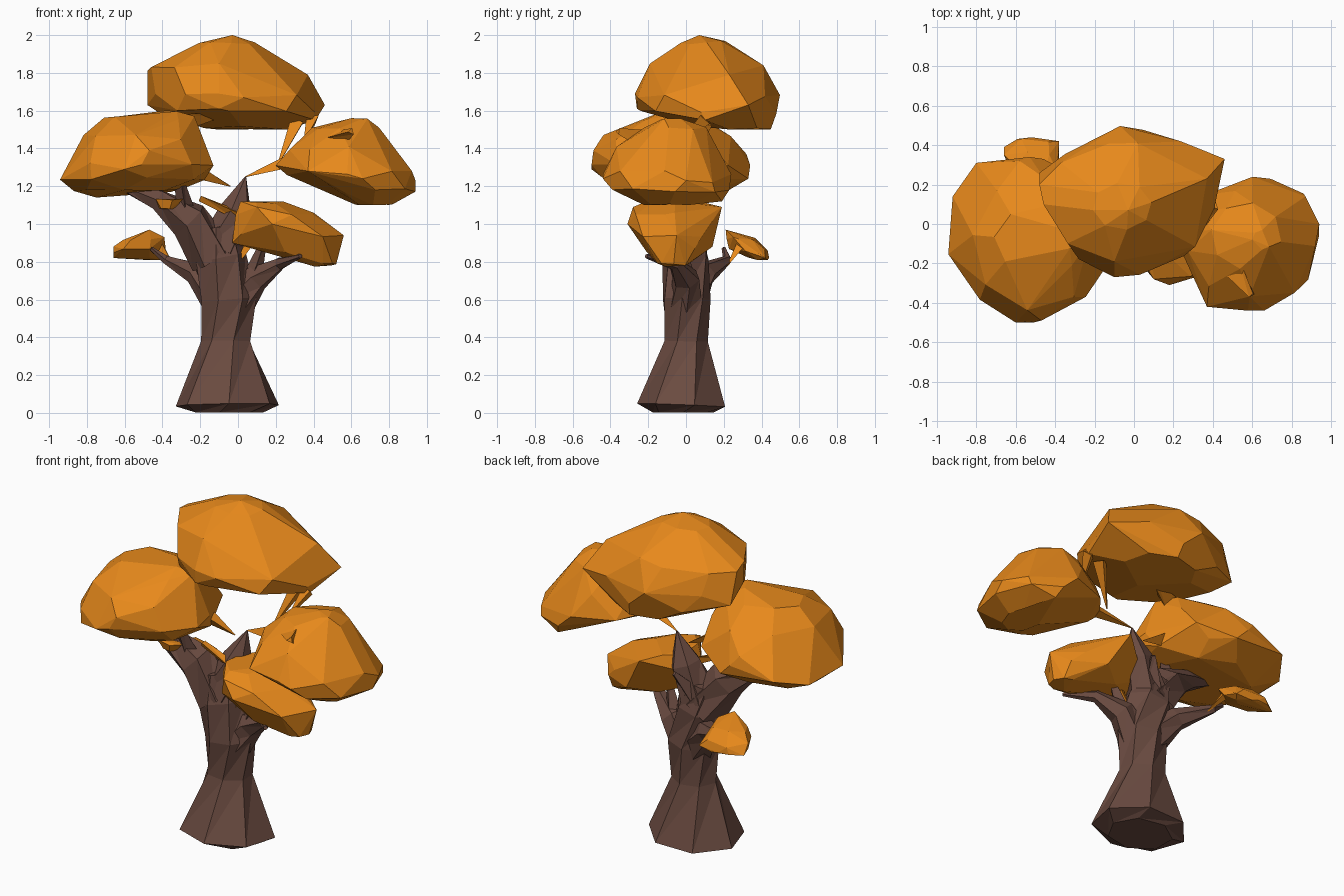
import bpy, bmesh, math, random
from mathutils import Vector

random.seed(4)
if "Cube" in bpy.data.objects:
    bpy.data.objects.remove(bpy.data.objects["Cube"], do_unlink=True)


def material(name, colour):
    mat = bpy.data.materials.new(name)
    mat.use_nodes = True
    mat.diffuse_color = colour
    mat.node_tree.nodes["Principled BSDF"].inputs["Base Color"].default_value = colour
    return mat


BARK = material("brown bark", (0.145, 0.07, 0.052, 1))
LEAF = material("orange leaves", (0.8, 0.25, 0.011, 1))


def finish(name, bm, mat):
    """Turn a bmesh into a flat shaded object."""
    bmesh.ops.recalc_face_normals(bm, faces=bm.faces)
    mesh = bpy.data.meshes.new(name)
    bm.to_mesh(mesh)
    bm.free()
    mesh.materials.append(mat)
    obj = bpy.data.objects.new(name, mesh)
    bpy.context.scene.collection.objects.link(obj)
    return obj


def clump(name, slices, corners=(), sides=8, jitter=0.012):
    """Faceted leaf mass: hull around oval slices (z, cx, cy, rx, ry) and corner points."""
    bm = bmesh.new()
    for z, cx, cy, rx, ry in slices:
        phase = random.uniform(-0.2, 0.2)
        for i in range(sides):
            a = math.tau * i / sides + phase
            wobble = random.uniform(-jitter, jitter)
            bm.verts.new((cx + rx * math.cos(a), cy + ry * math.sin(a), z + wobble))
    for point in corners:
        bm.verts.new(point)
    hull = bmesh.ops.convex_hull(bm, input=bm.verts)
    inside = [v for v in hull["geom_interior"] if isinstance(v, bmesh.types.BMVert)]
    bmesh.ops.delete(bm, geom=inside, context='VERTS')
    # merge nearly flat neighbours into larger facets
    bmesh.ops.dissolve_limit(bm, angle_limit=math.radians(9), verts=bm.verts, edges=bm.edges)
    return finish(name, bm, LEAF)


def limb(name, path, sides=6, mat=BARK, depth=1.0, twist=0.25):
    """Tapered limb through (x, y, z, radius) stations, with twisted triangular facets."""
    bm = bmesh.new()
    points = [Vector(p[:3]) for p in path]
    rings = []
    for k, station in enumerate(path):
        ahead = points[min(k + 1, len(points) - 1)] - points[max(k - 1, 0)]
        along = ahead.normalized()
        side = Vector((0, 1, 0)).cross(along).normalized()
        up = along.cross(side)
        ring = []
        for i in range(sides):
            a = math.tau * i / sides + k * twist
            offset = side * math.cos(a) + up * math.sin(a) * depth
            ring.append(bm.verts.new(points[k] + offset * station[3]))
        rings.append(ring)
    for low, high in zip(rings, rings[1:]):
        for i in range(sides):
            j = (i + 1) % sides
            bm.faces.new((low[i], low[j], high[j]))
            bm.faces.new((low[i], high[j], high[i]))
    bm.faces.new(rings[0][::-1])
    bm.faces.new(rings[-1])
    return finish(name, bm, mat)


# Trunk with a flared foot and a narrow waist
limb("trunk", [(-.055, -.015, .003, .19), (-.055, -.015, .04, .28), (-.06, 0, .38, .135),
               (-.05, 0, .6, .15), (-.1, 0, .82, .145), (-.13, 0, .98, .11)],
     sides=7, depth=.87)

# Main limbs
limb("right_upper_limb", [(-.13, 0, .82, .13), (-.26, -.03, 1.02, .11),
                          (-.43, -.06, 1.13, .06), (-.6, -.08, 1.19, .02)])
limb("top_limb", [(-.1, 0, .86, .12), (-.01, .02, 1.07, .09), (.04, .03, 1.25, .004)])
limb("left_lower_limb", [(-.02, 0, .56, .1), (.09, 0, .71, .075),
                         (.22, -.06, .79, .035), (.33, -.21, .83, .012)])
limb("back_limb", [(-.1, .02, .6, .1), (-.22, .1, .74, .065),
                   (-.38, .22, .81, .025), (-.46, .2, .87, .012)])
limb("left_twig", [(.07, 0, .7, .055), (.14, -.03, .92, .015)], sides=4)
limb("right_twig", [(-.27, -.03, 1.02, .06), (-.31, -.12, 1.23, .025)], sides=4)
limb("back_twig", [(-.1, .04, .9, .07), (-.02, .14, 1.05, .015)], sides=4)

# Large leaf masses
clump("top_leaves",
      [(1.51, .04, .25, .22, .2), (1.59, 0, .12, .41, .36), (1.68, -.02, .12, .42, .38),
       (1.82, -.1, .12, .36, .29), (1.96, -.06, .09, .15, .12)],
      [(-.48, .26, 1.63), (-.48, .2, 1.81), (.46, .33, 1.63), (-.03, .07, 2.0), (.41, .1, 1.55),
       (.37, .23, 1.79), (-.1, -.27, 1.69), (-.1, -.26, 1.61), (-.1, -.19, 1.85), (.02, .41, 1.84)])
clump("right_leaves",
      [(1.18, -.58, -.05, .29, .26), (1.24, -.56, -.08, .39, .37), (1.32, -.52, -.08, .38, .42),
       (1.46, -.5, -.1, .32, .34), (1.56, -.47, -.08, .24, .17), (1.59, -.38, -.08, .08, .06)],
      [(-.8, .31, 1.27), (-.46, .33, 1.24), (-.58, .32, 1.37), (-.13, -.2, 1.31),
       (-.47, -.49, 1.39), (-.6, -.5, 1.29), (-.92, .14, 1.22), (-.75, .1, 1.14)])
clump("left_leaves",
      [(1.11, .72, -.08, .1, .14), (1.18, .71, -.08, .23, .31), (1.27, .59, -.1, .33, .34),
       (1.4, .55, -.1, .28, .27), (1.5, .57, -.06, .18, .17), (1.55, .65, -.08, .05, .05)],
      [(.2, -.05, 1.31), (.37, -.42, 1.28), (.87, .14, 1.22), (.72, .19, 1.12),
       (.94, 0, 1.23), (.66, -.44, 1.24)])

# Small leaf masses
clump("lower_left_leaves",
      [(.78, .46, -.07, .06, .08), (.86, .33, -.06, .21, .16), (.94, .26, -.08, .28, .2),
       (1.04, .19, -.07, .21, .22), (1.11, .12, -.06, .12, .16)],
      [(.18, -.31, 1.0), (.56, -.05, .94), (-.03, -.1, .9), (.18, .19, 1.09),
       (.3, .14, .88), (.1, -.28, 1.09), (.4, -.06, 1.06)], sides=7)
clump("lower_back_leaves",
      [(.82, -.53, .38, .12, .06), (.86, -.52, .33, .14, .11), (.92, -.5, .29, .11, .08)],
      [(-.47, .21, .97), (-.66, .35, .88), (-.66, .39, .82), (-.39, .25, .93),
       (-.38, .42, .82), (-.52, .44, .82)], sides=6)
clump("limb_tuft", [(1.08, -.38, -.11, .04, .03), (1.13, -.37, -.12, .08, .04)], sides=5, jitter=.004)

# Thin leafy wisps and flaps joining the masses
wisps = [
    ((.3, -.05, 1.33, .05), (.04, .03, 1.25, .003)),
    ((.32, .1, 1.54, .045), (.21, .02, 1.31, .003)),
    ((.4, .1, 1.56, .04), (.36, 0, 1.46, .01)),
    ((-.22, 0, 1.29, .05), (-.04, .03, 1.2, .003)),
    ((-.2, -.05, 1.14, .02), (0, -.05, 1.05, .03)),
    ((-.3, -.05, 1.55, .06), (-.1, .05, 1.58, .02)),
    ((-.42, .3, .9, .03), (-.34, .22, .78, .003)),
    ((.5, -.2, 1.44, .07), (.6, -.36, 1.49, .02)),
    ((.1, -.06, .95, .04), (-.02, -.03, .76, .003)),
]
for number, ends in enumerate(wisps, 1):
    limb(f"leaf_wisp_{number}", ends, sides=3, mat=LEAF)
